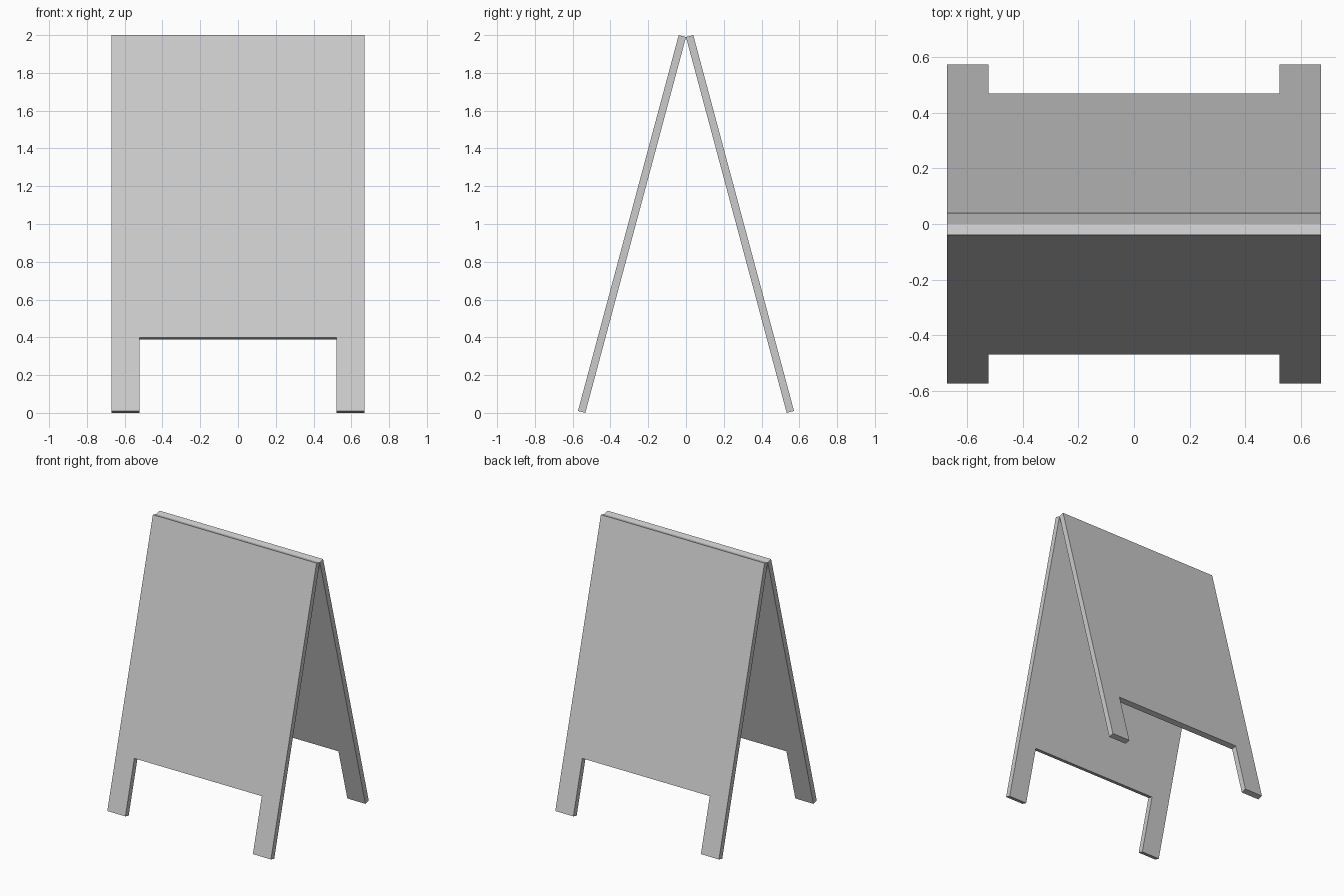
import bpy, bmesh
from math import radians, cos, sin
from mathutils import Vector

if "Cube" in bpy.data.objects:
    bpy.data.objects.remove(bpy.data.objects["Cube"])

LEAN = radians(15)
HALF_W, LEG_X = 0.67, 0.522      # panel half width, inner side of legs
THICK = 0.04
LENGTH = (2.0 - THICK * sin(LEAN)) / cos(LEAN)
NOTCH = 0.403                    # leg length measured along the board


def board(name, side):
    """One leaning board with two legs; side = -1 front, +1 back."""
    up = Vector((0, -side * sin(LEAN), cos(LEAN)))
    out = Vector((0, side * cos(LEAN), sin(LEAN))) * THICK
    foot = Vector((0, side * LENGTH * sin(LEAN), 0))
    # inner top edges of both boards meet at the hinge line y = 0
    outline = [(-HALF_W, 0), (-LEG_X, 0), (-LEG_X, NOTCH), (LEG_X, NOTCH),
               (LEG_X, 0), (HALF_W, 0), (HALF_W, LENGTH), (-HALF_W, LENGTH)]
    bm = bmesh.new()
    face = bm.faces.new([bm.verts.new(foot + up * d + Vector((x, 0, 0)))
                         for x, d in outline])
    ext = bmesh.ops.extrude_face_region(bm, geom=[face], use_keep_orig=True)
    verts = [g for g in ext["geom"] if isinstance(g, bmesh.types.BMVert)]
    bmesh.ops.translate(bm, verts=verts, vec=out)
    bmesh.ops.recalc_face_normals(bm, faces=bm.faces)
    mesh = bpy.data.meshes.new(name)
    bm.to_mesh(mesh)
    bm.free()
    obj = bpy.data.objects.new(name, mesh)
    bpy.context.collection.objects.link(obj)


# Two mirrored boards of the sandwich-board sign
board("front_board", -1)
board("back_board", 1)
